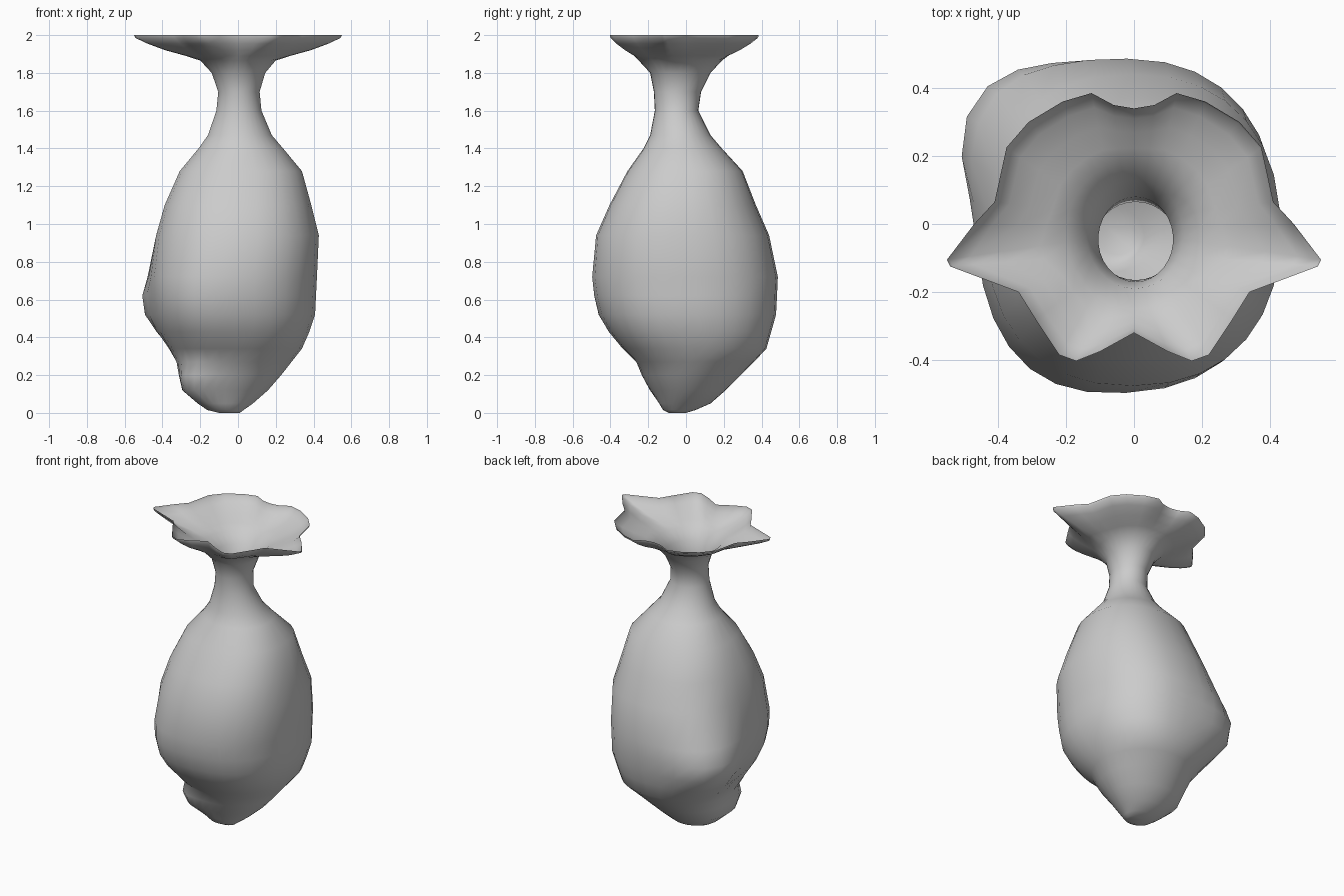
import bpy, bmesh, math
from mathutils import Vector

clay = bpy.data.materials.new("grey clay")
clay.diffuse_color = (0.6, 0.6, 0.6, 1)

# Body and neck rings: height, x min, x max, y min, y max
RINGS = [
    (0.00, -0.10, 0.01, -0.09, 0.00),
    (0.015, -0.16, 0.03, -0.12, 0.05),
    (0.05, -0.21, 0.08, -0.14, 0.13),
    (0.12, -0.29, 0.16, -0.18, 0.21),
    (0.20, -0.31, 0.23, -0.23, 0.29),
    (0.27, -0.325, 0.285, -0.26, 0.36),
    (0.34, -0.36, 0.34, -0.33, 0.425),
    (0.43, -0.41, 0.38, -0.40, 0.45),
    (0.52, -0.44, 0.41, -0.45, 0.475),
    (0.62, -0.455, 0.415, -0.475, 0.48),
    (0.72, -0.46, 0.42, -0.49, 0.485),
    (0.94, -0.435, 0.43, -0.475, 0.44),
    (1.10, -0.39, 0.39, -0.405, 0.37),
    (1.28, -0.31, 0.34, -0.31, 0.30),
    (1.40, -0.21, 0.24, -0.225, 0.19),
    (1.47, -0.16, 0.18, -0.19, 0.13),
    (1.60, -0.115, 0.125, -0.165, 0.065),
    (1.70, -0.105, 0.115, -0.17, 0.08),
    (1.80, -0.14, 0.145, -0.19, 0.13),
    (1.865, -0.20, 0.20, -0.25, 0.19),
]

# Half of the wavy rim, from the back to the front
HALF_RIM = [(0, .34), (.06, .35), (.125, .385), (.21, .36), (.31, .30),
            (.375, .225), (.41, .065), (.47, 0), (.55, -.105), (.54, -.125),
            (.34, -.20), (.29, -.28), (.22, -.385), (.17, -.403),
            (.10, -.375), (0, -.32)]
RIM = HALF_RIM + [(-x, y) for x, y in HALF_RIM[-2:0:-1]]
N = len(RIM)

# Lumps: centre, outward direction, height, radius
LUMPS = [
    (Vector((-0.38, 0.36, 0.58)), Vector((-0.6, 0.8, 0)), 0.09, 0.20),
    (Vector((-0.45, 0.22, 0.57)), Vector((-1, 0, 0)), 0.06, 0.17),
    (Vector((-0.26, -0.40, 0.55)), Vector((-0.5, -0.86, 0)), 0.035, 0.25),
    (Vector((-0.24, -0.16, 0.16)), Vector((-0.65, -0.76, 0)), 0.065, 0.12),
]


def spow(v, p):
    return math.copysign(abs(v) ** p, v)


def ring_point(ring, i):
    """Point on a slightly squared oval."""
    z, x0, x1, y0, y1 = ring
    a = math.pi / 2 - 2 * math.pi * i / N
    p = 0.88 if 0.3 < z < 1.3 else 1.0
    co = Vector(((x0 + x1) / 2 + (x1 - x0) / 2 * spow(math.cos(a), p),
                 (y0 + y1) / 2 + (y1 - y0) / 2 * spow(math.sin(a), p), z))
    push = Vector()
    for centre, way, height, radius in LUMPS:
        push += way * height * math.exp(-((co - centre).length / radius) ** 2)
    return co + push


# Loft the body, neck and flared mouth as one open shell
bm = bmesh.new()
loops = [[bm.verts.new(ring_point(r, i)) for i in range(N)] for r in RINGS]
for z, t in ((1.89, 0.22), (1.92, 0.53), (1.955, 0.80), (1.985, 0.98), (2.0, 1.0)):
    loop = []
    for i, (x, y) in enumerate(RIM):
        co = ring_point(RINGS[-1], i).lerp(Vector((x, y, z)), t)
        co.z = z
        loop.append(bm.verts.new(co))
    loops.append(loop)
for low, high in zip(loops, loops[1:]):
    for i in range(N):
        j = (i + 1) % N
        bm.faces.new((low[j], low[i], high[i], high[j]))
bm.faces.new(loops[0])
bm.normal_update()

mesh = bpy.data.meshes.new("flared_vase")
bm.to_mesh(mesh)
bm.free()
mesh.materials.append(clay)
vase = bpy.data.objects.new("flared_vase", mesh)
bpy.context.collection.objects.link(vase)

# Smooth skin
bpy.context.view_layer.objects.active = vase
vase.select_set(True)
bpy.ops.object.shade_smooth_by_angle(angle=math.radians(60))
